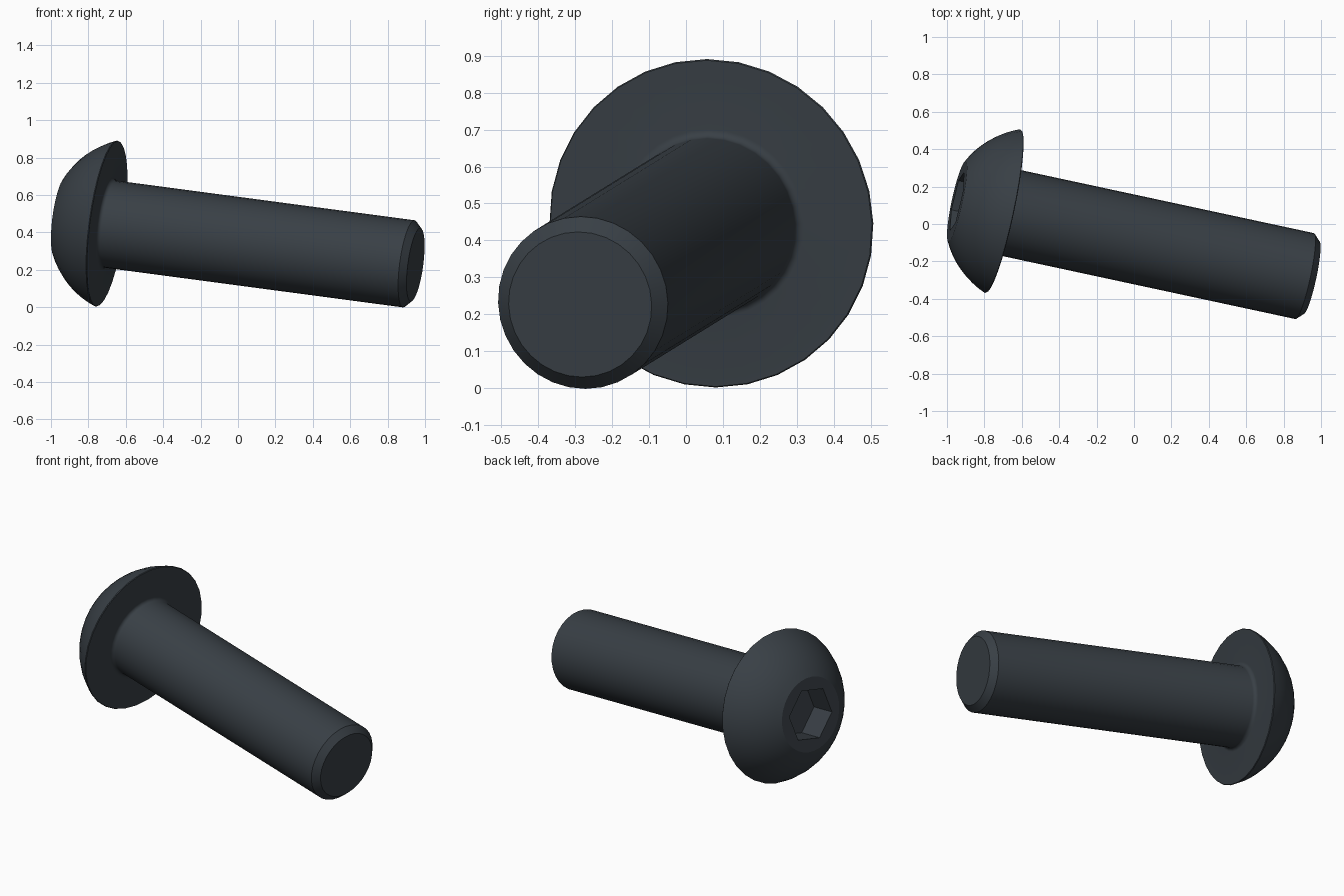
import bpy, bmesh, math
from mathutils import Vector, Matrix

if "Cube" in bpy.data.objects:
    bpy.data.objects.remove(bpy.data.objects["Cube"], do_unlink=True)

SIDES = 32
HEAD_R, HEAD_H, FLAT_R = 0.448, 0.255, 0.22
SHAFT_R, SHAFT_LEN = 0.235, 1.70
CHAMFER, FILLET = 0.037, 0.022
SOCKET_R, SOCKET_DEPTH = 0.164, 0.15

# Dark steel material
steel = bpy.data.materials.new("dark_steel")
steel.use_nodes = True
colour = (0.040, 0.050, 0.060, 1)
steel.diffuse_color = colour
steel.node_tree.nodes["Principled BSDF"].inputs["Base Color"].default_value = colour


def ring(bm, radius, z, sides=SIDES, turn=0.0):
    """Closed ring of vertices around the screw axis."""
    step = 2 * math.pi / sides
    return [bm.verts.new((radius * math.cos(turn + i * step),
                          radius * math.sin(turn + i * step), z))
            for i in range(sides)]


def skin(bm, a, b):
    """Quads between two rings of equal size."""
    n = len(a)
    for i in range(n):
        j = (i + 1) % n
        bm.faces.new((a[i], a[j], b[j], b[i]))


def loop_edges(bm, verts):
    return [bm.edges.get((verts[i - 1], verts[i])) for i in range(len(verts))]


# Profile from the tip, along the shaft, round the fillet to the rim
profile = [(SHAFT_R - CHAMFER, -SHAFT_LEN), (SHAFT_R, -SHAFT_LEN + CHAMFER)]
for i in range(7):
    a = math.pi / 2 * i / 6
    profile.append((SHAFT_R + FILLET * (1 - math.cos(a)),
                    FILLET * (math.sin(a) - 1)))

# Domed head: arc of a sphere from the rim to the flat top
drop = (HEAD_R**2 - FLAT_R**2 - HEAD_H**2) / (2 * HEAD_H)
dome_r = math.hypot(HEAD_R, drop)
start, end = math.atan2(drop, HEAD_R), math.atan2(HEAD_H + drop, FLAT_R)
profile.append((HEAD_R - 0.003, 0))
for i in range(9):
    a = start + (end - start) * i / 8
    profile.append((dome_r * math.cos(a), dome_r * math.sin(a) - drop + 0.004 * (1 - i / 8)))

bm = bmesh.new()
rings = [ring(bm, r, z) for r, z in profile]
for lower, upper in zip(rings, rings[1:]):
    skin(bm, lower, upper)
bm.faces.new(list(reversed(rings[0])))

# Hexagonal socket sunk into the flat top
turn = math.radians(-12)
mouth = ring(bm, SOCKET_R, HEAD_H, 6, turn)
floor = ring(bm, SOCKET_R, HEAD_H - SOCKET_DEPTH, 6, turn)
skin(bm, mouth, floor)
bm.faces.new(floor)
bmesh.ops.triangle_fill(bm, use_beauty=True, normal=Vector((0, 0, 1)),
                        edges=loop_edges(bm, rings[-1]) + loop_edges(bm, mouth))
bmesh.ops.recalc_face_normals(bm, faces=bm.faces)

# Tilt the screw so the head points left and the tip leans forward and down
out = Vector((-1, 0.215, 0.133)).normalized()
side = Vector((0, 0, 1)).cross(out).normalized()
tilt = Matrix((side, out.cross(side), out)).transposed().to_4x4()
bm.transform(Matrix.Translation((-0.699, 0.068, 0.446)) @ tilt)

mesh = bpy.data.meshes.new("button_head_screw")
bm.to_mesh(mesh)
bm.free()
mesh.materials.append(steel)
screw = bpy.data.objects.new("button_head_screw", mesh)
bpy.context.scene.collection.objects.link(screw)

bpy.ops.object.select_all(action="DESELECT")
screw.select_set(True)
bpy.context.view_layer.objects.active = screw
bpy.ops.object.shade_smooth_by_angle(angle=math.radians(22))
